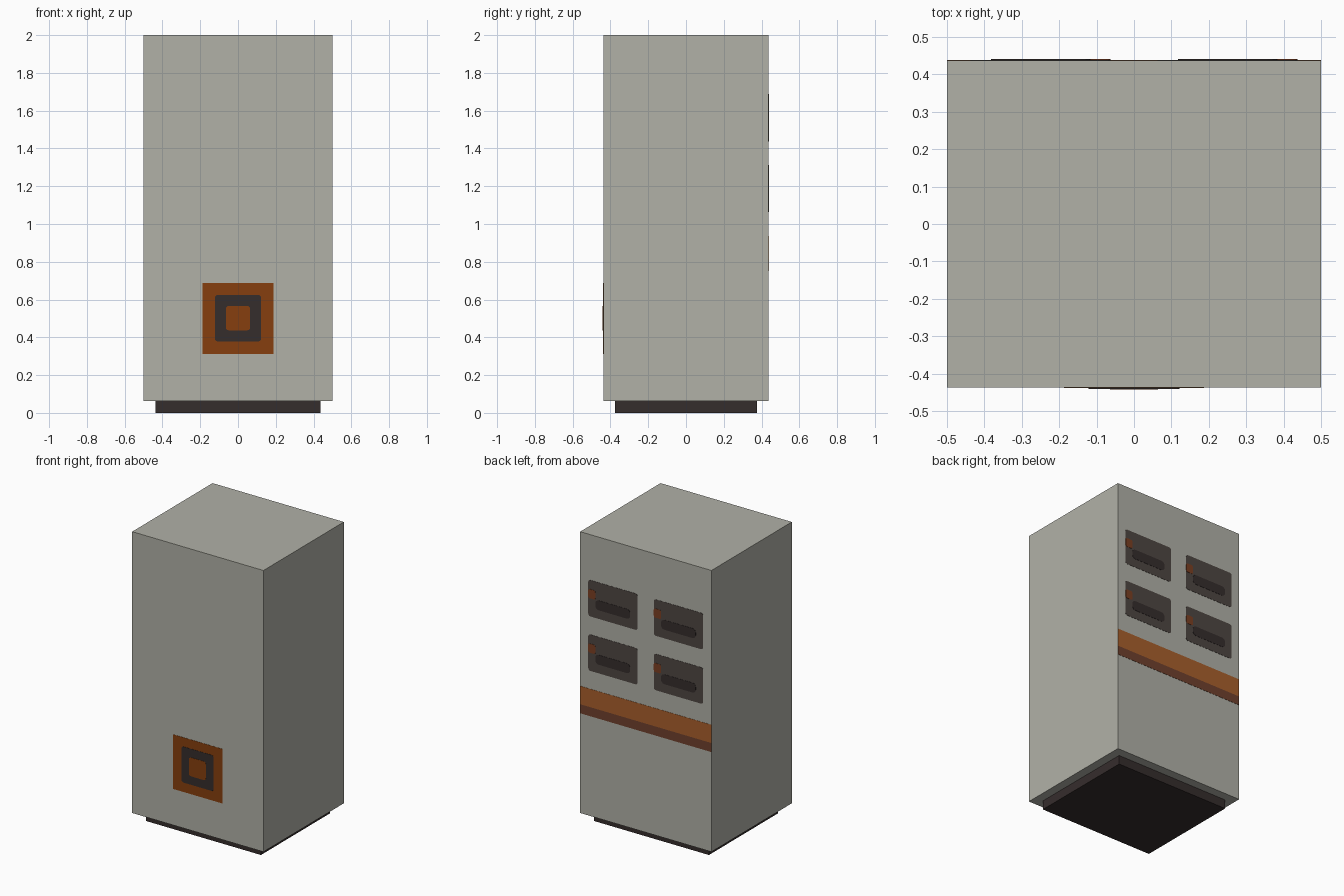
import bpy, bmesh, math

if "Cube" in bpy.data.objects:
    bpy.data.objects.remove(bpy.data.objects["Cube"])

def mat(name, r, g, b):
    lin = lambda c: (c / 255 / 12.92) if c <= 10 else ((c / 255 + 0.055) / 1.055) ** 2.4
    m = bpy.data.materials.new(name)
    m.diffuse_color = (lin(r), lin(g), lin(b), 1)
    m.use_nodes = True
    m.node_tree.nodes["Principled BSDF"].inputs["Base Color"].default_value = m.diffuse_color
    return m

GREY = mat("warm grey", 177, 177, 167)
DARK = mat("charcoal", 53, 45, 44)
RUST = mat("rust orange", 134, 63, 14)
PANEL = mat("dark panel grey", 78, 70, 66)
STRIPE = mat("stripe orange", 168, 95, 44)
BROWN = mat("stripe brown", 111, 65, 45)
LED = mat("indicator rust", 122, 63, 34)

def finish(name, bm, material):
    bmesh.ops.recalc_face_normals(bm, faces=bm.faces)
    me = bpy.data.meshes.new(name)
    bm.to_mesh(me)
    bm.free()
    me.materials.append(material)
    ob = bpy.data.objects.new(name, me)
    bpy.context.collection.objects.link(ob)
    return ob

def box(name, x, y, z0, z1, material):
    bm = bmesh.new()
    bmesh.ops.create_cube(bm, size=1)
    for v in bm.verts:
        v.co = (v.co.x * 2 * x, v.co.y * 2 * y, z0 if v.co.z < 0 else z1)
    return finish(name, bm, material)

HALF_D = 0.4375
STEP = 0.0015  # each painted layer stands this far above the one below

def plate(name, side, x0, x1, z0, z1, layer, material, r=0.0):
    """Thin rounded rectangle on the front (side=-1) or back (side=1)."""
    pts = []
    for cx, cz, a in ((x1 - r, z1 - r, 0), (x0 + r, z1 - r, 90),
                      (x0 + r, z0 + r, 180), (x1 - r, z0 + r, 270)):
        for k in range(4 if r else 1):
            t = math.radians(a + 30 * k)
            pts.append((cx + r * math.cos(t), cz + r * math.sin(t)))
    bm = bmesh.new()
    base = side * (HALF_D + STEP * (layer - 1))
    face = bm.faces.new([bm.verts.new((x, base, z)) for x, z in pts])
    ext = bmesh.ops.extrude_face_region(bm, geom=[face])
    for v in ext["geom"]:
        if isinstance(v, bmesh.types.BMVert):
            v.co.y += side * STEP
    return finish(name, bm, material)

# Cabinet and recessed plinth
box("cabinet_body", 0.5, HALF_D, 0.0625, 2.0, GREY)
box("plinth", 0.4375, 0.375, 0.0, 0.0625, DARK)

# Square port on the front
plate("port_surround", -1, -0.1875, 0.1875, 0.3125, 0.6875, 1, RUST)
plate("port_ring", -1, -0.122, 0.122, 0.378, 0.625, 2, DARK, 0.015)
plate("port_centre", -1, -0.064, 0.064, 0.437, 0.566, 3, RUST, 0.015)

# Two-tone band across the back
plate("band_upper", 1, -0.5, 0.5, 0.8125, 0.9375, 1, STRIPE)
plate("band_lower", 1, -0.5, 0.5, 0.75, 0.8125, 1, BROWN)

# Four drive bays on the back, each with a slot and an indicator
for col, right in enumerate((0.4375, -0.0625)):
    for row, z in enumerate((1.4375, 1.0625)):
        tag = f"{row}_{col}"
        plate("bay_panel_" + tag, 1, right - 0.375, right, z, z + 0.25, 1, PANEL, 0.015)
        plate("bay_slot_" + tag, 1, right - 0.32, right - 0.055, z + 0.06, z + 0.127, 2, DARK, 0.025)
        plate("bay_indicator_" + tag, 1, right - 0.055, right, z + 0.125, z + 0.1875, 2, LED, 0.012)
